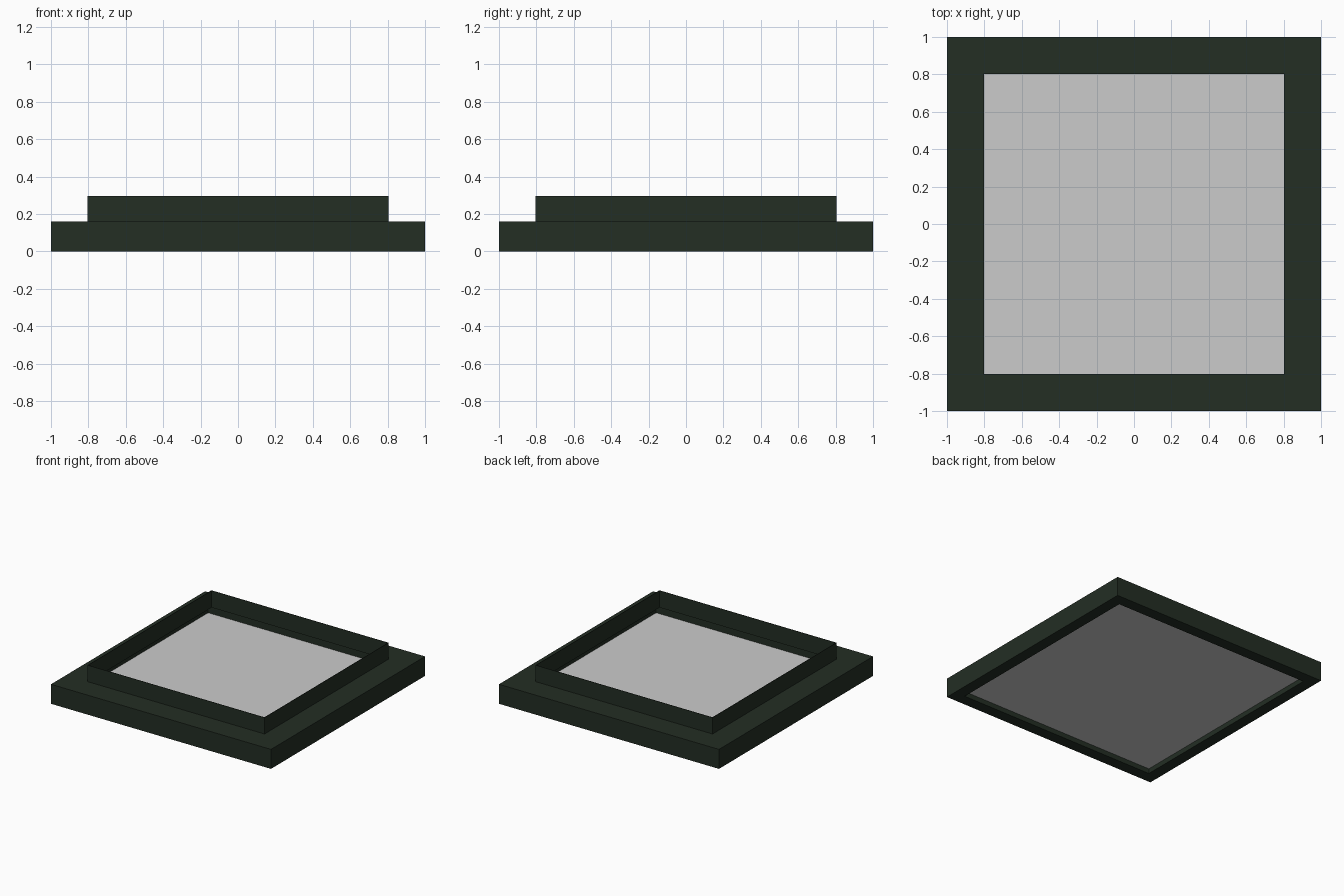
import bpy, bmesh

if "Cube" in bpy.data.objects:
    bpy.data.objects.remove(bpy.data.objects["Cube"])


def material(name, rgb):
    m = bpy.data.materials.new(name)
    m.diffuse_color = (*rgb, 1.0)
    m.use_nodes = True
    m.node_tree.nodes["Principled BSDF"].inputs["Base Color"].default_value = m.diffuse_color
    return m


dark_green = material("dark_green", (0.0168, 0.0273, 0.0176))
light_grey = material("light_grey", (0.60, 0.60, 0.60))


def finish(name, bm, mat):
    bmesh.ops.recalc_face_normals(bm, faces=bm.faces[:])
    me = bpy.data.meshes.new(name)
    bm.to_mesh(me)
    bm.free()
    me.materials.append(mat)
    ob = bpy.data.objects.new(name, me)
    bpy.context.collection.objects.link(ob)
    return ob


def square_sweep(name, profile, mat):
    """Sweep a closed (half-width, height) profile round a square."""
    bm = bmesh.new()
    corners = [(-1, -1), (1, -1), (1, 1), (-1, 1)]
    rings = [[bm.verts.new((cx * r, cy * r, z)) for r, z in profile]
             for cx, cy in corners]
    n = len(profile)
    for i in range(4):
        a, b = rings[i], rings[(i + 1) % 4]
        for j in range(n):
            k = (j + 1) % n
            bm.faces.new((a[j], b[j], b[k], a[k]))
    return finish(name, bm, mat)


OUT, INNER, LIP = 1.0, 0.905, 0.805      # half widths
LEDGE, TOP, T = 0.16, 0.295, 0.004       # heights and sheet thickness

# Outer frame, overhanging ledge and thin upright collar in one profile
square_sweep("stepped_frame", [
    (OUT, 0), (OUT, LEDGE), (LIP, LEDGE), (LIP, TOP),
    (LIP - T, TOP), (LIP - T, LEDGE - T), (INNER, LEDGE - T), (INNER, 0),
], dark_green)

# Glazing panel held low inside the frame
bm = bmesh.new()
bmesh.ops.create_cube(bm, size=1)
for v in bm.verts:
    v.co.x *= 2 * INNER
    v.co.y *= 2 * INNER
    v.co.z = 0.043 + v.co.z * 0.005
finish("glazing_panel", bm, light_grey)
